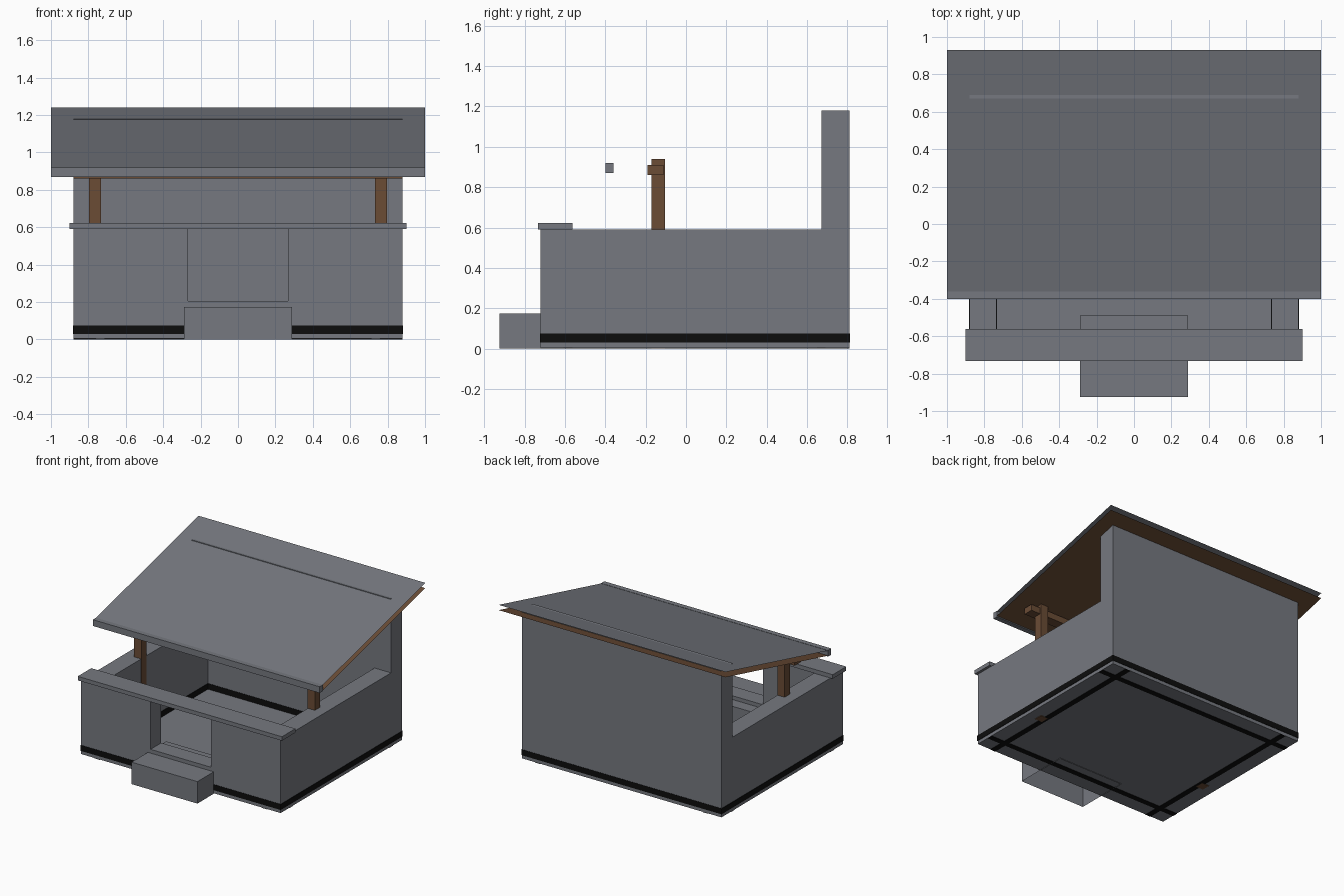
import bpy, bmesh

cube = bpy.data.objects.get("Cube")
if cube:
    bpy.data.objects.remove(cube, do_unlink=True)


def material(name, rgb):
    m = bpy.data.materials.new(name)
    m.use_nodes = True
    m.diffuse_color = (*rgb, 1)
    m.node_tree.nodes["Principled BSDF"].inputs["Base Color"].default_value = (*rgb, 1)
    return m


GREY = material("slate grey", (0.18, 0.19, 0.215))
BROWN = material("timber brown", (0.145, 0.072, 0.036))
BLACK = material("bitumen black", (0.004, 0.004, 0.004))


def finish(name, bm, mat):
    mesh = bpy.data.meshes.new(name)
    bm.to_mesh(mesh)
    bm.free()
    mesh.materials.append(mat)
    obj = bpy.data.objects.new(name, mesh)
    bpy.context.collection.objects.link(obj)
    return obj


def box(name, x, y, z, mat, open_bottom=False):
    """Box from three (low, high) ranges."""
    bm = bmesh.new()
    bmesh.ops.create_cube(bm, size=1)
    for v in bm.verts:
        v.co = [r[0] if c < 0 else r[1] for c, r in zip(v.co, (x, y, z))]
    if open_bottom:
        low = [f for f in bm.faces if f.normal.z < -0.9]
        bmesh.ops.delete(bm, geom=low, context="FACES_ONLY")
    return finish(name, bm, mat)


def sheet(name, half, front, back, mat, down=False):
    """Sloping single-sided sheet between two (y, z) edges."""
    bm = bmesh.new()
    corners = [(-half, *front), (half, *front), (half, *back), (-half, *back)]
    if down:
        corners.reverse()
    bm.faces.new([bm.verts.new(c) for c in corners])
    bm.normal_update()
    return finish(name, bm, mat)


OUT, INN = 0.88, 0.735           # outer and inner wall faces
FRONT, FRONT_IN = -0.72, -0.585
BACK_IN, BACK = 0.67, 0.81
DOOR = 0.267
WALL_Z = (0.008, 0.59)
BAND_Z = (0.03, 0.075)
E = 0.003                        # projection of the damp course


def wall(name, x, y, z):
    """Wall with a black damp course around its foot."""
    box(name, x, y, z, GREY)
    box(name + "_damp_course", (x[0] - E, x[1] + E), (y[0] - E, y[1] + E), BAND_Z, BLACK)


# Walls
wall("back_wall", (-OUT, OUT), (BACK_IN, BACK), (0.008, 1.18))
for side, s in (("left", 1), ("right", -1)):
    def span(a, b):
        return tuple(sorted((s * a, s * b)))
    wall(side + "_wall", span(INN, OUT), (FRONT_IN, BACK_IN), WALL_Z)
    wall(side + "_front_wall", span(DOOR, OUT), (FRONT, FRONT_IN), WALL_Z)
    box(side + "_post", span(0.733, 0.797), (-0.17, -0.103), (0, 0.94), BROWN)
    # Underside membrane along the inner wall line
    box(side + "_membrane", span(INN - 0.02, INN + 0.025), (FRONT, BACK), (0.001, 0.005), BLACK)

for name, y in (("front", FRONT_IN), ("back", BACK_IN)):
    box(name + "_membrane", (-OUT, OUT), (y - 0.022, y + 0.022), (0.001, 0.005), BLACK)

# Floor, coping and entrance
box("floor", (-OUT, OUT), (FRONT, BACK), (0.004, 0.03), GREY)
box("coping", (-0.9, 0.9), (-0.732, -0.562), (0.59, 0.622), GREY)
box("step", (-0.29, 0.29), (-0.925, -0.49), (0, 0.175), GREY, open_bottom=True)
box("threshold", (-DOOR, DOOR), (FRONT, FRONT_IN), (0.17, 0.205), GREY)

# Roof
box("beam", (-OUT, OUT), (-0.19, -0.112), (0.86, 0.91), BROWN)
box("fascia", (-1, 1), (-0.4, -0.36), (0.87, 0.92), GREY)
sheet("roof_covering", 1, (-0.4, 0.908), (0.93, 1.24), GREY)
sheet("roof_boarding", 1, (-0.39, 0.87), (0.93, 1.198), BROWN, down=True)
